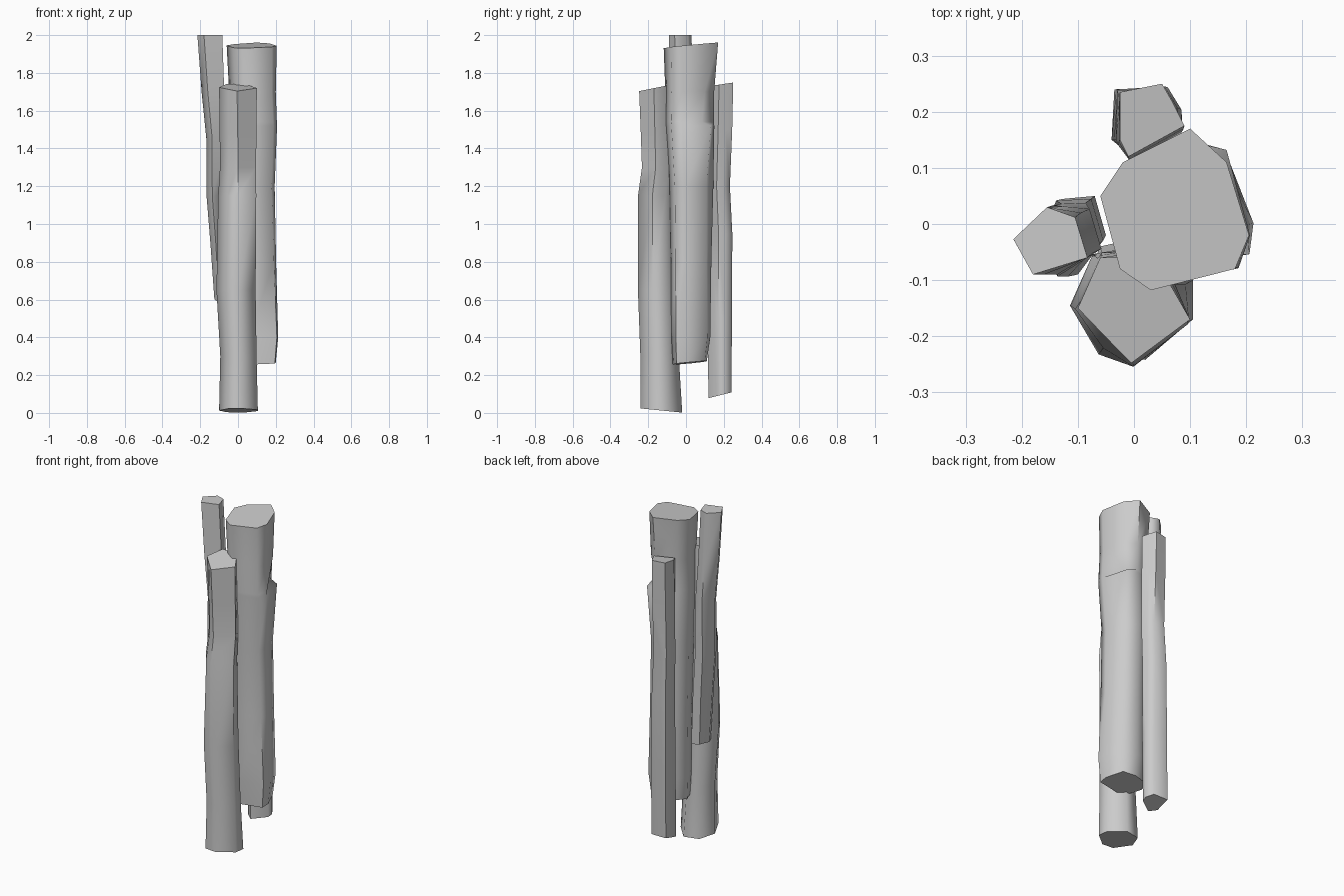
import bpy, bmesh, math

grey = bpy.data.materials.new("plain grey")
grey.diffuse_color = (0.6, 0.6, 0.6, 1)


def make_log(name, top, bottom, rings, top_tilt=(0, 0), bottom_tilt=(0, 0)):
    """Loft from bottom to top outline; rings are (z, dx, dy, scale)."""
    bm = bmesh.new()
    z0, z1 = rings[0][0], rings[-1][0]
    n = len(top)
    loops = []
    for i, (z, dx, dy, s) in enumerate(rings):
        t = (z - z0) / (z1 - z0)
        pts = [(b[0] + (a[0] - b[0]) * t, b[1] + (a[1] - b[1]) * t) for a, b in zip(top, bottom)]
        cx = sum(p[0] for p in pts) / n
        cy = sum(p[1] for p in pts) / n
        tilt = bottom_tilt if i == 0 else top_tilt if i == len(rings) - 1 else (0, 0)
        loops.append([bm.verts.new((cx + (x - cx) * s + dx, cy + (y - cy) * s + dy,
                                    z + tilt[0] * (x - cx) + tilt[1] * (y - cy)))
                      for x, y in pts])
    # sides and end caps
    for lo, hi in zip(loops, loops[1:]):
        for k in range(n):
            m = (k + 1) % n
            bm.faces.new((lo[k], lo[m], hi[m], hi[k]))
    bm.faces.new(loops[0][::-1])
    bm.faces.new(loops[-1])
    bmesh.ops.recalc_face_normals(bm, faces=bm.faces)
    me = bpy.data.meshes.new(name)
    bm.to_mesh(me)
    bm.free()
    me.materials.append(grey)
    ob = bpy.data.objects.new(name, me)
    bpy.context.collection.objects.link(ob)
    bpy.ops.object.select_all(action='DESELECT')
    ob.select_set(True)
    bpy.context.view_layer.objects.active = ob
    bpy.ops.object.shade_smooth_by_angle(angle=math.radians(66))
    return ob


# Thick central log
big = make_log(
    "thick_log",
    [(0.1, 0.17), (0.165, 0.11), (0.205, -0.02), (0.18, -0.08),
     (0.03, -0.118), (-0.025, -0.08), (-0.06, 0.05), (-0.02, 0.11)][::-1],
    [(0.08, 0.11), (0.16, 0.10), (0.2, 0.0), (0.195, -0.05),
     (0.06, -0.07), (0.01, -0.06), (-0.03, 0.03), (0.0, 0.09)][::-1],
    [(0.265, 0, 0, 1), (0.4, 0.002, 0.005, 1.09), (0.8, 0, 0.005, 1.0),
     (1.2, -0.005, 0.005, 0.97), (1.52, 0.003, -0.005, 1.0),
     (1.54, 0.003, -0.007, 0.99), (1.7, 0.002, -0.005, 0.95), (1.945, 0, 0, 1)],
    (0.02, 0.1), (0.03, 0.1))
# Ledge where the back right corner of the thick log steps inward
for v in big.data.vertices:
    if v.co.x > 0.13 and v.co.y > 0.05 and 1.5 < v.co.z < 1.56:
        if v.co.z < 1.53:
            v.co.x, v.co.y = 0.165, 0.132
        else:
            v.co.x -= 0.025
            v.co.y -= 0.015

# Front log
make_log(
    "front_log",
    [(-0.05, -0.202), (-0.005, -0.248), (0.1, -0.17), (0.06, -0.1),
     (-0.02, -0.06), (-0.06, -0.06), (-0.1, -0.15)],
    [(-0.05, -0.235), (0.02, -0.242), (0.105, -0.17), (0.105, -0.1),
     (0.03, -0.02), (-0.06, -0.04), (-0.1, -0.13)],
    [(0.013, 0, 0, 1), (0.3, 0, -0.005, 0.94), (0.65, -0.012, -0.008, 1.02),
     (1.15, -0.005, -0.008, 1.0), (1.3, 0, 0.008, 0.95), (1.5, 0, 0.004, 0.97),
     (1.725, 0, 0, 1)],
    (0, 0.2), (0, -0.1))

# Left leaning log
make_log(
    "left_log",
    [(-0.215, -0.027), (-0.18, -0.09), (-0.083, -0.06), (-0.105, 0.012), (-0.155, 0.03)],
    [(-0.125, -0.04), (-0.1, -0.09), (-0.05, -0.02), (-0.07, 0.05), (-0.12, 0.045)],
    [(0.6, 0, 0, 1), (0.9, 0, 0, 1.05), (1.15, -0.004, 0, 1.05),
     (1.45, 0.012, 0, 1.0), (1.7, 0.003, 0, 1.0), (2.0, 0, 0, 1)],
    (0, 0), (-0.2, 0.2))

# Back log
make_log(
    "back_log",
    [(-0.025, 0.235), (0.05, 0.25), (0.07, 0.215), (0.09, 0.175), (-0.01, 0.12), (-0.025, 0.15)],
    [(-0.035, 0.24), (0.06, 0.24), (0.085, 0.2), (0.08, 0.17), (0.0, 0.118), (-0.04, 0.15)],
    [(0.095, 0, 0, 1), (0.5, 0.002, 0, 1.02), (0.95, 0, 0, 1.0), (1.2, 0, -0.012, 0.96),
     (1.5, 0, -0.004, 1.0), (1.74, 0, 0, 1)],
    (0, 0.15), (0, 0.25))
